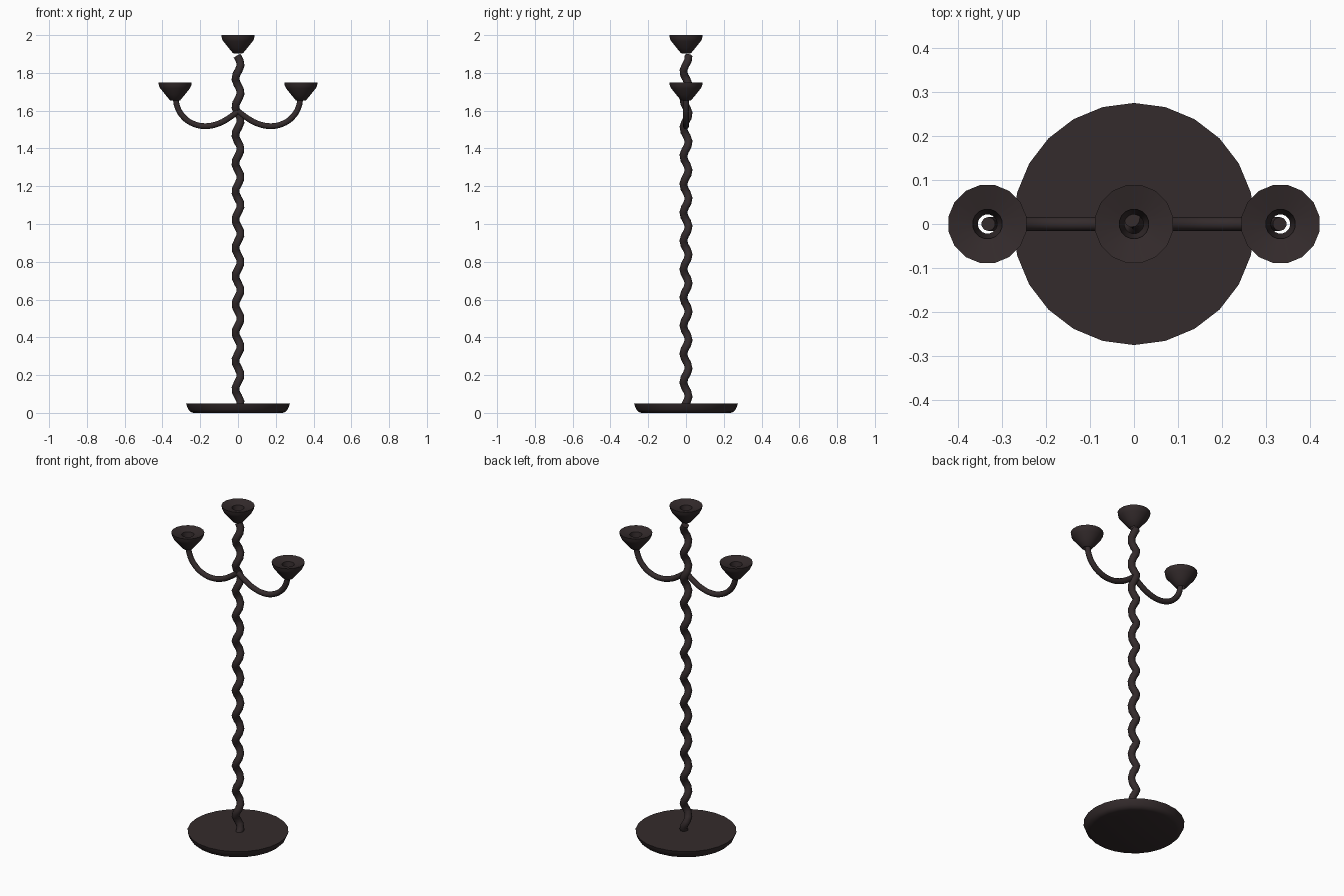
import bpy, bmesh, math

default = bpy.data.objects.get("Cube")
if default:
    bpy.data.objects.remove(default)

# One dark iron colour
iron = bpy.data.materials.new("dark_iron")
iron.use_nodes = True
colour = (0.034, 0.024, 0.025, 1)
iron.diffuse_color = colour
bsdf = iron.node_tree.nodes["Principled BSDF"]
bsdf.inputs["Base Color"].default_value = colour
bsdf.inputs["Roughness"].default_value = 0.7


def finish(obj, angle):
    bpy.ops.object.select_all(action='DESELECT')
    obj.select_set(True)
    bpy.context.view_layer.objects.active = obj
    if obj.type == 'CURVE':
        bpy.ops.object.convert(target='MESH')
        obj = bpy.context.object
    bpy.ops.object.shade_smooth_by_angle(angle=math.radians(angle))


def lathe(name, profile, sides, location, turn=0.0, closed=False):
    """Revolve (radius, height) points around z."""
    bm = bmesh.new()
    rings = []
    for r, z in profile:
        ring = []
        for i in range(sides):
            a = 2 * math.pi * i / sides + turn
            ring.append(bm.verts.new((r * math.cos(a), r * math.sin(a), z)))
        rings.append(ring)
    pairs = list(zip(rings, rings[1:]))
    if closed:
        pairs.append((rings[-1], rings[0]))
    else:
        bm.faces.new(rings[0])
        bm.faces.new(rings[-1])
    for low, high in pairs:
        for i in range(sides):
            j = (i + 1) % sides
            bm.faces.new((low[i], low[j], high[j], high[i]))
    bmesh.ops.recalc_face_normals(bm, faces=bm.faces)
    mesh = bpy.data.meshes.new(name)
    bm.to_mesh(mesh)
    bm.free()
    mesh.materials.append(iron)
    obj = bpy.data.objects.new(name, mesh)
    obj.location = location
    bpy.context.collection.objects.link(obj)
    finish(obj, 35)


def tube(name, points, radius, smooth):
    """Round bar along a path."""
    curve = bpy.data.curves.new(name, 'CURVE')
    curve.dimensions = '3D'
    curve.bevel_depth = radius
    curve.bevel_resolution = 3
    curve.use_fill_caps = True
    curve.resolution_u = 4
    if smooth:
        spline = curve.splines.new('BEZIER')
        spline.bezier_points.add(len(points) - 1)
        for bp, p in zip(spline.bezier_points, points):
            bp.co = p
            bp.handle_left_type = bp.handle_right_type = 'AUTO'
    else:
        spline = curve.splines.new('POLY')
        spline.points.add(len(points) - 1)
        for sp, p in zip(spline.points, points):
            sp.co = (*p, 1)
    curve.materials.append(iron)
    obj = bpy.data.objects.new(name, curve)
    bpy.context.collection.objects.link(obj)
    finish(obj, 50)


# Round foot with a rounded underside edge
foot = [(0.235, 0), (0.25, 0.005), (0.262, 0.017), (0.272, 0.04),
        (0.275, 0.05)]
lathe("base", foot, 24, (0, 0, 0))

# Twisted stem: a tight helix
period, low, high = 0.1495, 0.035, 1.89
steps = round((high - low) / period * 6)
helix = []
for i in range(steps + 1):
    z = low + (high - low) * i / steps
    a = 2 * math.pi * (z - 1.845) / period
    helix.append((0.014 * math.cos(a), 0.014 * math.sin(a), z))
tube("stem", helix, 0.021, False)

# Two curved arms
arm = [(0, 1.597), (0.05, 1.56), (0.1, 1.533), (0.17, 1.518),
       (0.235, 1.53), (0.29, 1.568), (0.321, 1.62), (0.331, 1.675)]
for side, label in ((1, "left"), (-1, "right")):
    tube(label + "_arm", [(side * x, 0, z) for x, z in arm], 0.016, True)

# Three candle cups, hollow through the middle
cup = [(0.022, -0.097), (0.028, -0.095), (0.052, -0.066), (0.08, -0.032),
       (0.087, -0.018), (0.09, 0), (0.034, -0.014), (0.03, -0.05)]
for name, x, top in (("centre_cup", 0, 2), ("left_cup", 0.333, 1.75),
                     ("right_cup", -0.333, 1.75)):
    lathe(name, cup, 16, (x, 0, top), math.pi / 16, True)
